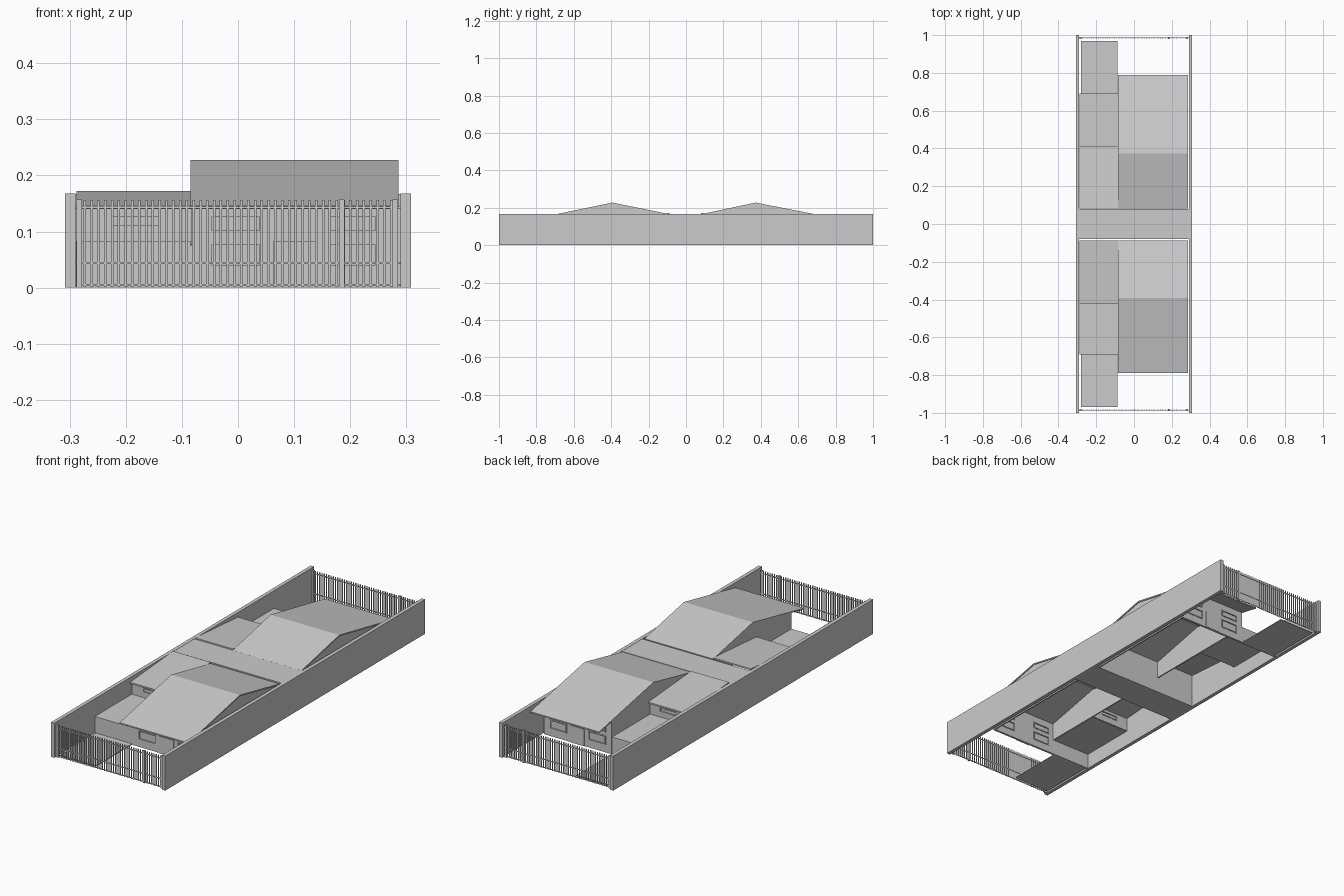
import bpy, bmesh

if "Cube" in bpy.data.objects:
    bpy.data.objects.remove(bpy.data.objects["Cube"])


def box(name, x0, x1, y0, y1, z0, z1):
    bm = bmesh.new()
    bmesh.ops.create_cube(bm, size=1)
    for v in bm.verts:
        v.co.x = x0 if v.co.x < 0 else x1
        v.co.y = min(y0, y1) if v.co.y < 0 else max(y0, y1)
        v.co.z = z0 if v.co.z < 0 else z1
    return finish(name, bm)


def finish(name, bm):
    bmesh.ops.recalc_face_normals(bm, faces=bm.faces)
    me = bpy.data.meshes.new(name)
    bm.to_mesh(me)
    bm.free()
    ob = bpy.data.objects.new(name, me)
    bpy.context.collection.objects.link(ob)
    return ob


def extrude_x(name, profile, x0, x1):
    """Solid from a closed (y, z) profile swept along x."""
    bm = bmesh.new()
    f = bm.faces.new([bm.verts.new((x0, y, z)) for y, z in profile])
    r = bmesh.ops.extrude_face_region(bm, geom=[f])
    vs = [g for g in r["geom"] if isinstance(g, bmesh.types.BMVert)]
    bmesh.ops.translate(bm, verts=vs, vec=(x1 - x0, 0, 0))
    return finish(name, bm)


def wall_with_windows(name, x0, x1, y0, y1, z0, z1, cols, rows):
    """Wall split into cells, leaving openings filled by frame and pane."""
    xs = sorted([x0, x1] + [c for p in cols for c in p])
    zs = sorted([z0, z1] + [r for p in rows for r in p])
    ym, d = (y0 + y1) / 2, abs(y1 - y0) / 2
    for i, (a, b) in enumerate(zip(xs, xs[1:])):
        if (a, b) not in cols:
            box(name, a, b, y0, y1, z0, z1)
            continue
        for c, e in zip(zs, zs[1:]):
            if (c, e) not in rows:
                box(name, a, b, y0, y1, c, e)
                continue
            t, o = 0.005, d + 0.002
            box("window_pane", a, b, ym - 0.001, ym + 0.001, c, e)
            for q in ((a, a + t, c, e), (b - t, b, c, e),
                      (a + t, b - t, c, c + t), (a + t, b - t, e - t, e)):
                box("window_frame", q[0], q[1], ym - o, ym + o, q[2], q[3])


# boundary walls and the party wall between the two plots
for s in (-1, 1):
    box("side_wall", *sorted((s * 0.29, s * 0.308)), -1, 1, 0, 0.168)
box("middle_wall", -0.29, 0.29, -0.079, 0.079, 0, 0.167)


def house(s, inner, ridge, low):
    T = 0.006
    # main gable roof
    outer, z_out, z_top, z_in = 0.79, 0.146, 0.228, 0.166
    top = [(outer, z_out), (ridge, z_top), (inner, z_in)]
    under = [(y, z - T) for y, z in reversed(top)]
    extrude_x("main_roof", [(s * y, z) for y, z in top + under], -0.085, 0.286)

    # gable walls under the main roof
    zf = z_out + (z_top - z_out) * (outer - 0.69) / (outer - ridge) - T
    for x, base in ((-0.083, 0.076), (0.276, 0.0)):
        prof = [(0.69, base), (0.69, zf), (ridge, z_top - T),
                (inner, z_in - T), (inner, base)]
        extrude_x("gable_wall", [(s * y, z) for y, z in prof], x, x + 0.006)

    # two-storey street wall with windows
    wall_with_windows("street_wall", -0.083, 0.282, s * 0.682, s * 0.692, 0, zf,
                      [(-0.052, 0.043), (0.158, 0.25)],
                      [(0.035, 0.081), (0.097, 0.131)])
    box("entrance_door", 0.062, 0.14, s * 0.691, s * 0.695, 0, 0.083)

    # low wing: shed roof, upper wall, terrace, garage door, driveway
    prof = [(low, 0.147), (inner, 0.172), (inner, 0.165), (low, 0.14)]
    extrude_x("wing_roof", [(s * y, z) for y, z in prof], -0.288, -0.085)
    wall_with_windows("wing_wall", -0.288, -0.083, s * (low - 0.025), s * (low - 0.015),
                      0.076, 0.142, [(-0.23, -0.135)], [(0.107, 0.132)])
    box("terrace_slab", -0.289, -0.085, s * (low - 0.02), s * 0.69, 0.075, 0.083)
    box("garage_door", -0.289, -0.083, s * 0.682, s * 0.69, 0, 0.075)
    box("driveway", -0.281, -0.087, s * 0.69, s * 0.97, 0, 0.004)

    # slatted fence with rails and posts
    y = s * 0.985
    n = 46
    for i in range(n):
        x = -0.273 + i * 0.546 / (n - 1)
        box("fence_slat", x - 0.0022, x + 0.0022, y - 0.002, y + 0.002, 0.001, 0.156)
    for z in (0.005, 0.044, 0.143):
        box("fence_rail", -0.29, 0.29, y - 0.0015, y + 0.0015, z - 0.002, z + 0.002)
    for x in (-0.283, 0.185, 0.28):
        box("fence_post", x - 0.005, x + 0.005, y - 0.005, y + 0.005, 0, 0.157)


house(-1, 0.088, 0.393, 0.42)
house(1, 0.081, 0.372, 0.412)
